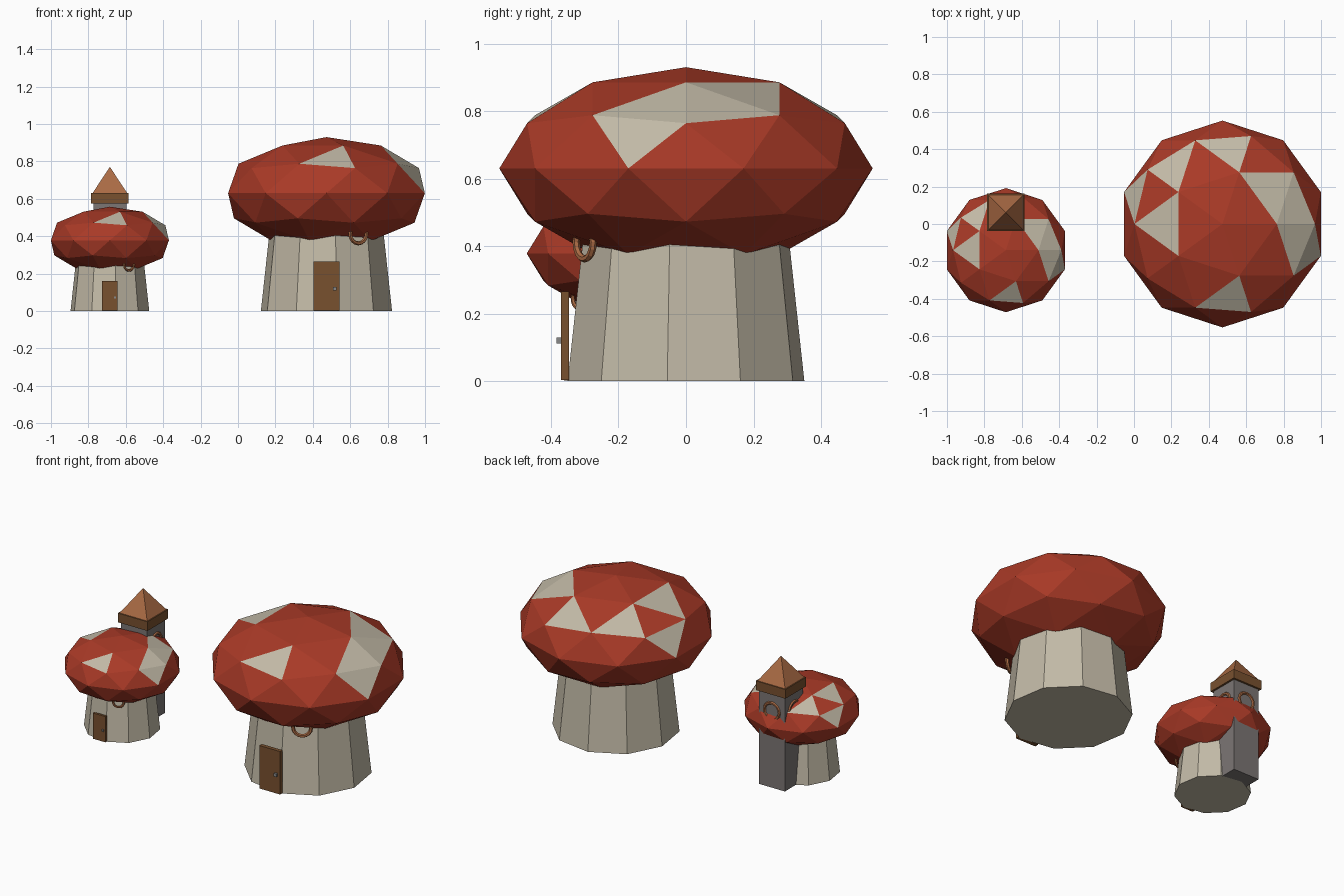
import bpy, bmesh, math
from mathutils import Vector, Matrix

if "Cube" in bpy.data.objects:
    bpy.data.objects.remove(bpy.data.objects["Cube"], do_unlink=True)


def material(name, rgb):
    m = bpy.data.materials.new(name)
    m.use_nodes = True
    col = (*rgb, 1.0)
    m.diffuse_color = col
    bsdf = next(n for n in m.node_tree.nodes if n.type == 'BSDF_PRINCIPLED')
    bsdf.inputs["Base Color"].default_value = col
    bsdf.inputs["Roughness"].default_value = 0.9
    return m


RED = material("cap_red", (0.40, 0.042, 0.02))
CREAM = material("cream", (0.54, 0.49, 0.385))
WOOD = material("dark_wood", (0.19, 0.082, 0.028))
COPPER = material("roof_brown", (0.40, 0.145, 0.058))
STONE = material("tower_grey", (0.20, 0.18, 0.175))
METAL = material("handle_grey", (0.25, 0.25, 0.25))


def finish(name, bm, *mats):
    bmesh.ops.recalc_face_normals(bm, faces=bm.faces)
    mesh = bpy.data.meshes.new(name)
    bm.to_mesh(mesh)
    bm.free()
    for m in mats:
        mesh.materials.append(m)
    ob = bpy.data.objects.new(name, mesh)
    bpy.context.collection.objects.link(ob)
    return ob


def box(name, centre, size, mat):
    bm = bmesh.new()
    bmesh.ops.create_cube(bm, size=1, matrix=Matrix.Translation(centre) @ Matrix.Diagonal((*size, 1)))
    return finish(name, bm, mat)


def frustum(name, centre, sides, r1, r2, height, phase, mat):
    bm = bmesh.new()
    rings = []
    for r, z in ((r1, 0), (r2, height)):
        rings.append([bm.verts.new(Vector(centre) + Vector((
            r * math.cos(phase + math.tau * i / sides),
            r * math.sin(phase + math.tau * i / sides), z))) for i in range(sides)])
    low, high = rings
    for i in range(sides):
        j = (i + 1) % sides
        bm.faces.new((low[i], low[j], high[j], high[i]))
    bm.faces.new(low[::-1])
    bm.faces.new(high)
    return finish(name, bm, mat)


def ring(name, centre, radius, thick, turn, mat, n=16, m=6):
    # upright hoop, facing -y before it is turned about z
    bm = bmesh.new()
    place = Matrix.Translation(centre) @ Matrix.Rotation(turn, 4, 'Z')
    grid = []
    for i in range(n):
        a = math.tau * i / n
        row = []
        for k in range(m):
            b = math.tau * k / m
            r = radius + thick * math.cos(b)
            row.append(bm.verts.new(place @ Vector((r * math.cos(a), thick * math.sin(b), r * math.sin(a)))))
        grid.append(row)
    for i in range(n):
        for k in range(m):
            i2, k2 = (i + 1) % n, (k + 1) % m
            bm.faces.new((grid[i][k], grid[i2][k], grid[i2][k2], grid[i][k2]))
    return finish(name, bm, mat)


# Facets of the cap that are cream: direction in degrees and height on a unit ball
SPOTS = [(13.3, .608), (-13.3, .608), (-17.7, .324), (36, .743), (-85.3, .608),
         (85.3, .608), (130.7, .608), (180, .743), (161.7, .324)]


def cap(name, centre, radius, half_height):
    bm = bmesh.new()
    bmesh.ops.create_icosphere(bm, subdivisions=2, radius=1)
    for deg, z in SPOTS:
        a = math.radians(deg)
        flat = math.sqrt(0.87 - z * z)
        d = Vector((flat * math.cos(a), flat * math.sin(a), z))
        best = min(bm.faces, key=lambda f: (f.calc_center_median() - d).length)
        best.material_index = 1
    bm.transform(Matrix.Translation(centre) @ Matrix.Diagonal((radius, radius, half_height, 1)))
    return finish(name, bm, RED, CREAM)


def house(size, x, y, s):
    def at(dx, dy, dz):
        return (x + dx * s, y + dy * s, dz * s)

    def dims(*v):
        return [c * s for c in v]

    frustum(size + "_stem", at(0, 0, 0), 10, .355 * s, .30 * s, .5 * s, math.radians(27), CREAM)
    cap(size + "_cap", at(0, 0, .63), .553 * s, .30 * s)
    box(size + "_door", at(0, -.358, .135), dims(.14, .024, .262), WOOD)
    box(size + "_door_handle", at(.045, -.375, .12), dims(.018, .016, .018), METAL)
    ring(size + "_window_frame", at(.17, -.30, .412), .05 * s, .011 * s, math.radians(30), COPPER)


house("large", .473, 0, 1.0)
house("small", -.685, -.14, 0.6)

# Square tower behind the small house
TX, TY, HALF = -.685, .062, .088
box("tower_shaft", (TX, TY, .30), (2 * HALF, 2 * HALF, .60), STONE)
box("tower_eaves", (TX, TY, .602), (.2, .2, .056), WOOD)
frustum("tower_roof", (TX, TY, .63), 4, .093 * math.sqrt(2), .001, .14, math.pi / 4, COPPER)
for i, side in enumerate(("front", "left", "back", "right")):
    turn = i * math.pi / 2
    out = Matrix.Rotation(turn, 3, 'Z') @ Vector((0, -HALF, 0))
    ring("tower_window_" + side, (TX + out.x, TY + out.y, .467), .05, .009, turn, COPPER)
